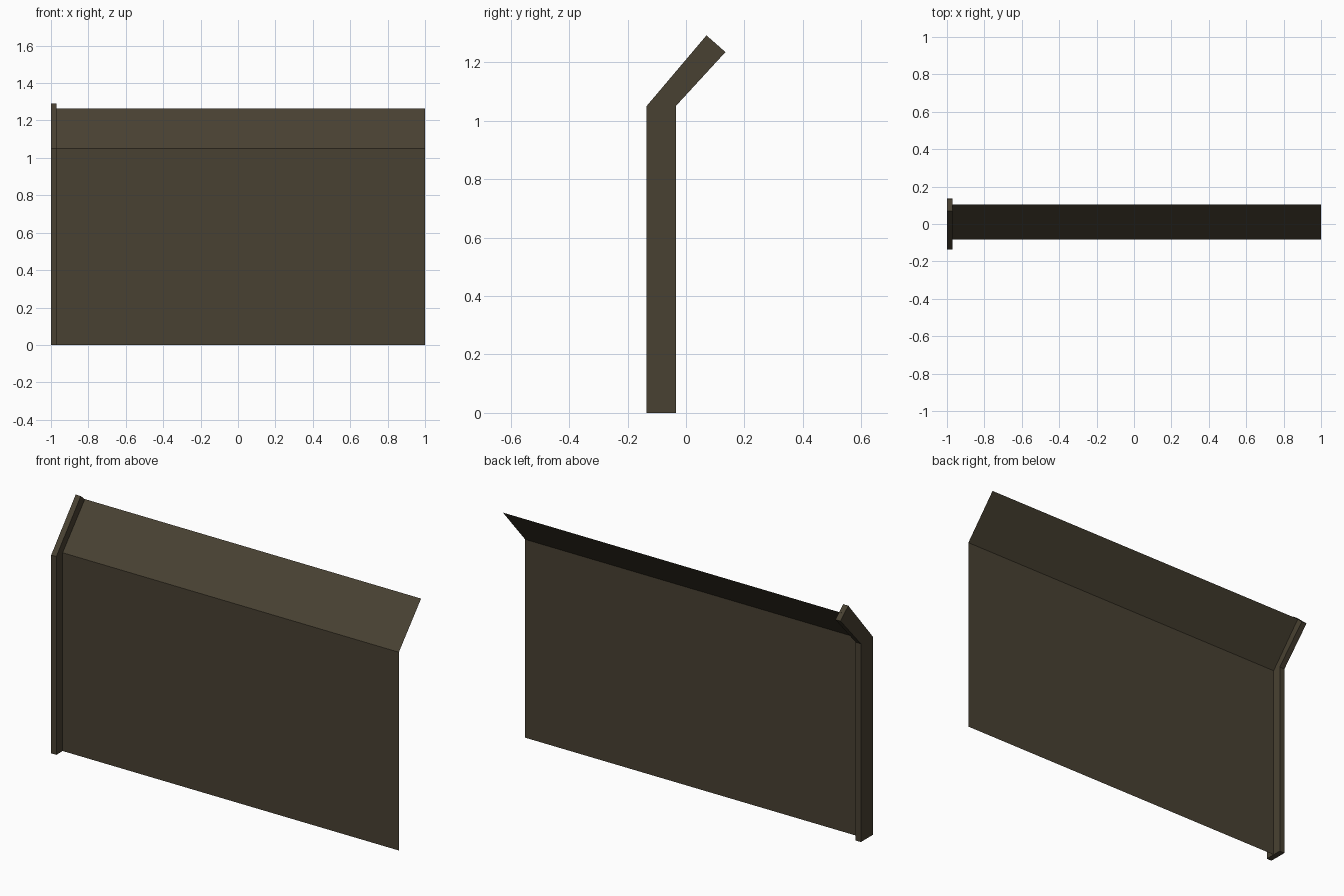
import bpy, bmesh

if "Cube" in bpy.data.objects:
    bpy.data.objects.remove(bpy.data.objects["Cube"])

mat = bpy.data.materials.new("dark olive brown")
mat.diffuse_color = (0.066, 0.053, 0.032, 1)
mat.use_nodes = True
mat.node_tree.nodes["Principled BSDF"].inputs["Base Color"].default_value = mat.diffuse_color


def sweep_x(name, profile, x0, x1, solid):
    """Extrude a (y, z) profile along x; closed and capped when solid."""
    bm = bmesh.new()
    a = [bm.verts.new((x0, y, z)) for y, z in profile]
    b = [bm.verts.new((x1, y, z)) for y, z in profile]
    n = len(profile)
    for i in range(n if solid else n - 1):
        j = (i + 1) % n
        bm.faces.new((a[i], b[i], b[j], a[j]))
    if solid:
        # caps split at the bend so each piece is a clean quad
        for ring in (a, b):
            bm.faces.new((ring[0], ring[1], ring[2], ring[5]))
            bm.faces.new((ring[2], ring[3], ring[4], ring[5]))
        bmesh.ops.recalc_face_normals(bm, faces=bm.faces)
    me = bpy.data.meshes.new(name)
    bm.to_mesh(me)
    bm.free()
    me.materials.append(mat)
    ob = bpy.data.objects.new(name, me)
    bpy.context.collection.objects.link(ob)
    return ob


# Bent post at the left end
sweep_x("post", [(-0.135, 0), (-0.035, 0), (-0.035, 1.05),
                 (0.135, 1.235), (0.07, 1.292), (-0.135, 1.05)], -1.0, -0.97, True)

# Thin fence sheet with the slanted top strip
sweep_x("fence_sheet", [(-0.082, 0), (-0.082, 1.05), (0.104, 1.263)], -0.985, 1.0, False)
